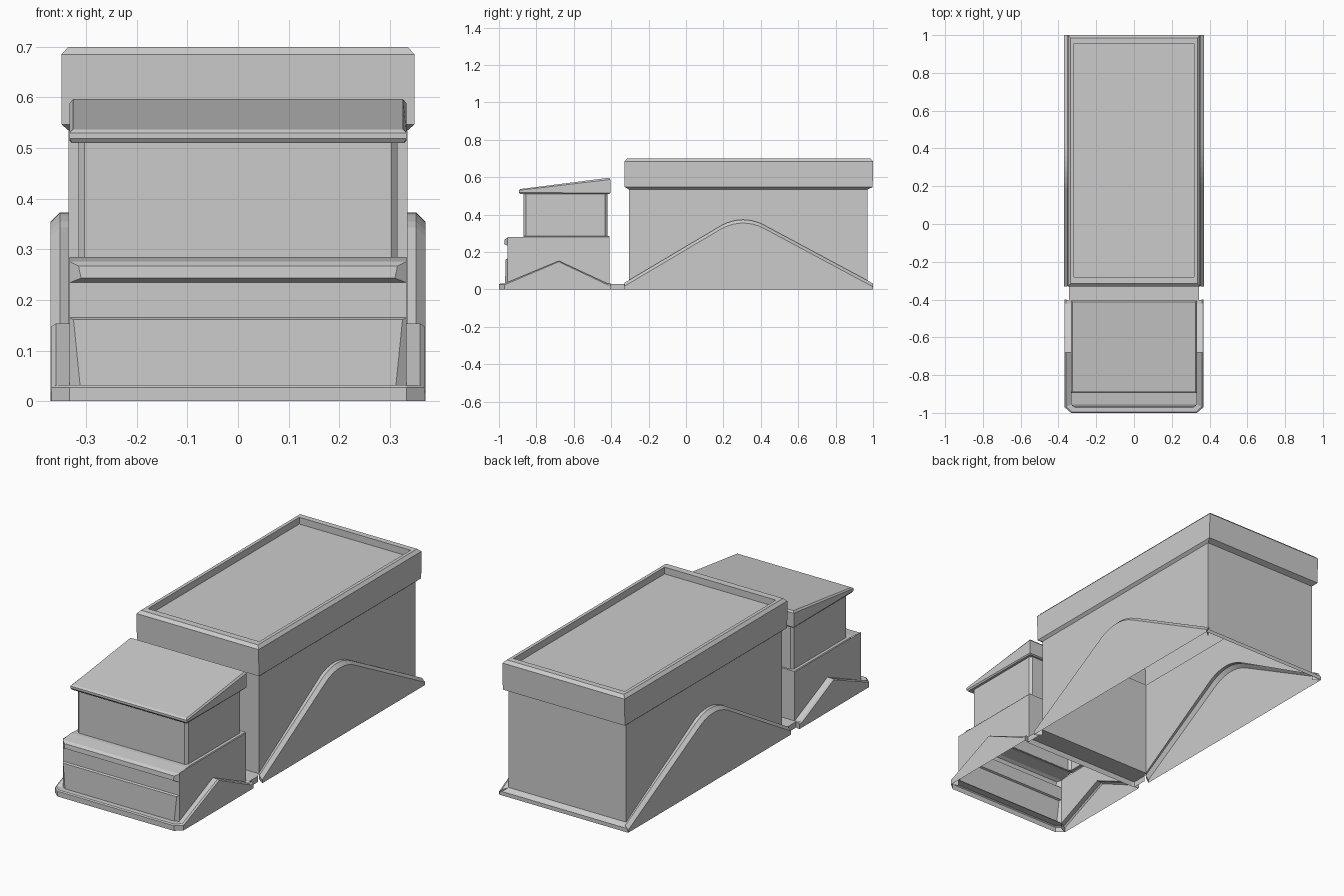
import bpy, bmesh, math

if "Cube" in bpy.data.objects:
    bpy.data.objects.remove(bpy.data.objects["Cube"])


def finish(name, bm):
    bmesh.ops.remove_doubles(bm, verts=bm.verts, dist=0.0005)
    bmesh.ops.recalc_face_normals(bm, faces=bm.faces)
    me = bpy.data.meshes.new(name)
    bm.to_mesh(me)
    bm.free()
    ob = bpy.data.objects.new(name, me)
    bpy.context.collection.objects.link(ob)
    return ob


def poly(bm, pts):
    return bm.faces.new([bm.verts.new(p) for p in pts])


def skin(bm, rows, closed=False):
    """Bridge equal rows of points with quads."""
    vr = [[bm.verts.new(p) for p in r] for r in rows]
    n = len(vr[0])
    for a, b in zip(vr, vr[1:]):
        for i in range(n if closed else n - 1):
            j = (i + 1) % n
            bm.faces.new((a[i], a[j], b[j], b[i]))
    return vr


def ring(x, y0, y1, z0, z1=None, c=0.0):
    """Rectangle with chamfered corners; z0 at the front, z1 at the back."""
    z1 = z0 if z1 is None else z1
    return [(-x + c, y0, z0), (x - c, y0, z0), (x, y0 + c, z0), (x, y1 - c, z1),
            (x - c, y1, z1), (-x + c, y1, z1), (-x, y1 - c, z1), (-x, y0 + c, z0)]


def loft(name, rings):
    bm = bmesh.new()
    vr = skin(bm, rings, closed=True)
    bm.faces.new(vr[-1])
    return finish(name, bm)


def cross_strip(name, pts, caps=()):
    """Sheet running across the width; pts are (half width, y, z)."""
    bm = bmesh.new()
    skin(bm, [[(-x, y, z), (x, y, z)] for x, y, z in pts])
    for a, b in caps:
        for s in (-1, 1):
            poly(bm, [(s * x, y, z) for x, y, z in pts[a:b]])
    return finish(name, bm)


def sides(name, prof, wall_x, mid_x, out_x, top, y0, y1):
    """Both side walls with a bulged fender; prof is (y, crest z, outer z)."""
    bm = bmesh.new()
    for s in (-1, 1):
        rows = []
        for y, z, zo in prof:
            yc = min(max(y, y0), y1)
            rows.append([(s * wall_x, yc, top), (s * wall_x, yc, z), (s * mid_x, y, z),
                         (s * out_x, y, zo), (s * out_x, y, 0)])
        skin(bm, rows)
        for r in (rows[0], rows[-1]):
            poly(bm, r[1:] + [(r[1][0], r[1][1], 0)])
    return finish(name, bm)


# Cargo side walls with arched rear fenders
arch = [(-0.33, 0.035), (0.19, 0.343)]
arch += [(0.305 + 0.09 * t, 0.373 - 0.018 * t * t) for t in (-1, -0.6, -0.3, 0, 0.3, 0.6, 1)]
arch += [(0.42, 0.343), (1.0, 0.032)]
sides("cargo_sides", [(y, z, z - 0.018) for y, z in arch], 0.335, 0.352, 0.37, 0.535, -0.305, 0.97)

# Cargo end walls, rear skirt and the link to the cab
cross_strip("cargo_back", [(0.335, 0.97, 0.535), (0.335, 0.97, 0.034), (0.365, 1.0, 0.02), (0.37, 1.0, 0)])
cross_strip("cargo_front", [(0.335, -0.305, 0.535), (0.335, -0.305, 0.03), (0.345, -0.33, 0.03), (0.345, -0.41, 0.03)])
bm = bmesh.new()
for s in (-1, 1):
    poly(bm, [(s * 0.345, -0.41, 0), (s * 0.345, -0.33, 0), (s * 0.345, -0.33, 0.03), (s * 0.345, -0.41, 0.03)])
finish("link_sides", bm)

# Cargo rim with sunken roof
loft("cargo_rim", [
    ring(0.335, -0.305, 0.97, 0.535), ring(0.349, -0.328, 0.998, 0.547),
    ring(0.349, -0.33, 1.0, 0.685), ring(0.335, -0.315, 0.985, 0.70),
    ring(0.318, -0.28, 0.955, 0.70), ring(0.318, -0.28, 0.955, 0.665)])

# Cab side walls with angular front fenders
sides("cab_sides", [(-0.97, 0.032, 0.025), (-0.68, 0.153, 0.148), (-0.42, 0.032, 0.025), (-0.40, 0.032, 0.025)],
      0.333, 0.36, 0.368, 0.281, -0.955, -0.41)

# Cab nose: hood lip, grille band and lower panel
cross_strip("cab_nose", [
    (0.333, -0.87, 0.285), (0.333, -0.89, 0.285),
    (0.333, -0.955, 0.276), (0.315, -0.97, 0.267), (0.31, -0.972, 0.243), (0.333, -0.955, 0.234),
    (0.333, -0.955, 0.165), (0.325, -0.965, 0.161), (0.312, -0.967, 0.032), (0.333, -0.955, 0.031)],
    caps=((2, 6), (6, 10)))

# Front skirt with cut corners
bm = bmesh.new()
outline = [(-0.368, -0.97), (-0.333, -1.0), (0.333, -1.0), (0.368, -0.97)]
skin(bm, [[(x, y, z) for x, y in outline] for z in (0, 0.027)])
skin(bm, [[(x, y, 0.027) for x, y in outline],
          [(-0.36, -0.967, 0.032), (-0.33, -0.994, 0.032), (0.33, -0.994, 0.032), (0.36, -0.967, 0.032)],
          [(-0.333, -0.955, 0.032), (-0.31, -0.955, 0.032), (0.31, -0.955, 0.032), (0.333, -0.955, 0.032)]])
finish("front_skirt", bm)

# Cab back wall
cross_strip("cab_back", [(0.333, -0.41, 0.281), (0.333, -0.41, 0)])

# Upper cab and sloped roof
loft("upper_cab", [
    ring(0.333, -0.87, -0.41, 0.281), ring(0.33, -0.87, -0.41, 0.285),
    ring(0.315, -0.868, -0.42, 0.285, c=0.012), ring(0.315, -0.868, -0.42, 0.51, c=0.012),
    ring(0.328, -0.887, -0.41, 0.51), ring(0.333, -0.894, -0.405, 0.519, 0.515),
    ring(0.333, -0.894, -0.405, 0.53, 0.588), ring(0.326, -0.885, -0.412, 0.537, 0.597)])
